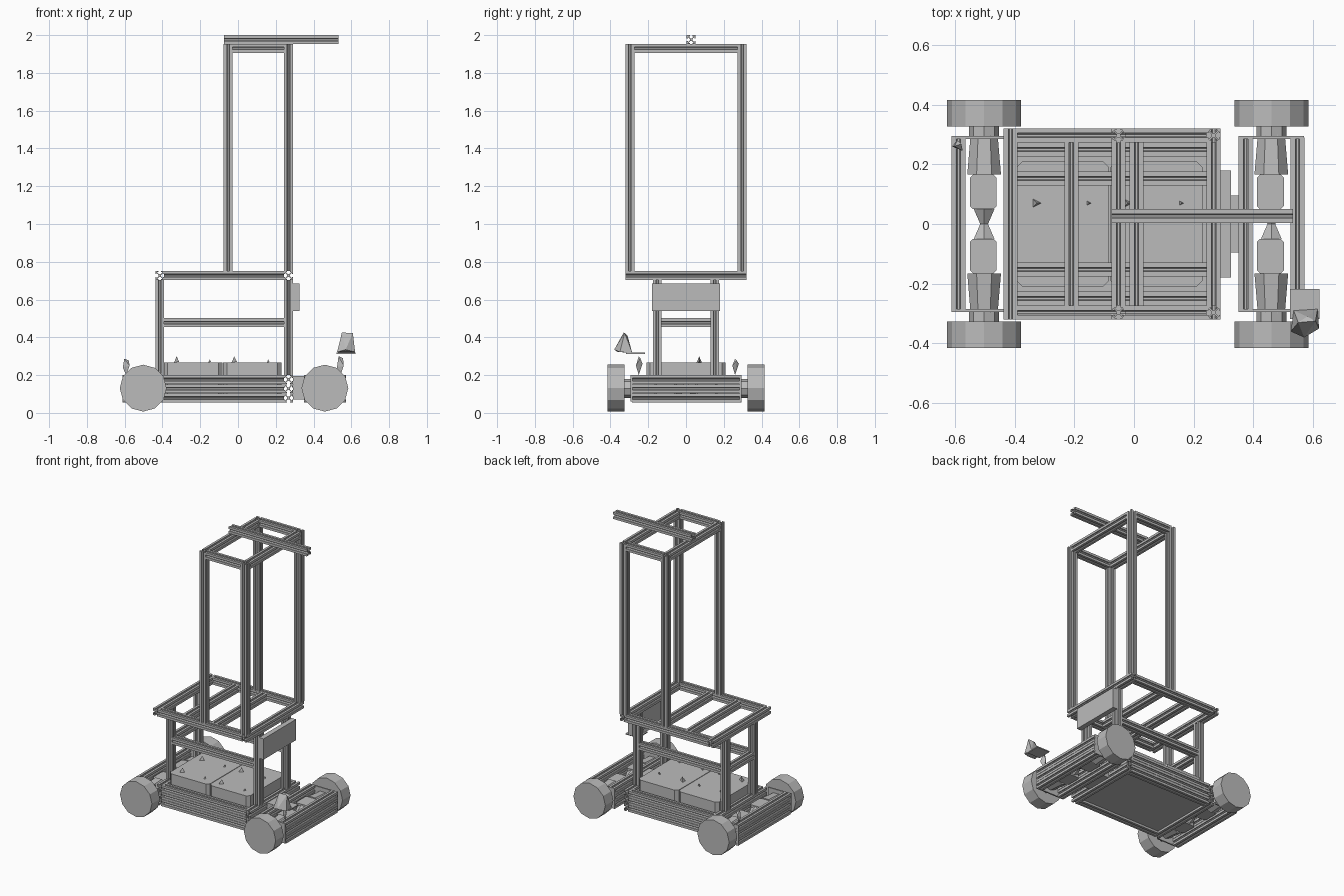
import bpy, bmesh, math
from mathutils import Vector, Matrix

cube = bpy.data.objects.get("Cube")
if cube:
    bpy.data.objects.remove(cube, do_unlink=True)

grey = bpy.data.materials.new("aluminium_grey")
grey.use_nodes = True
GREY = (0.5, 0.5, 0.5, 1)
grey.diffuse_color = GREY
grey.node_tree.nodes["Principled BSDF"].inputs["Base Color"].default_value = GREY

W = 0.047           # rail width
H = W / 2


def finish(name, bm):
    bmesh.ops.recalc_face_normals(bm, faces=bm.faces)
    me = bpy.data.meshes.new(name)
    bm.to_mesh(me)
    bm.free()
    me.materials.append(grey)
    ob = bpy.data.objects.new(name, me)
    bpy.context.collection.objects.link(ob)
    return ob


def rail(name, axis, a, b, p):
    """Slotted rail along an axis from a to b; p is the centre on the other two axes."""
    s, d, f, c = H * 0.3, H * 0.75, H * 0.6, H * 0.3
    side = [(H, -H), (H, -s), (d, -s), (d, -f), (c, -c * 0.5),
            (c, c * 0.5), (d, f), (d, s), (H, s)]
    bm = bmesh.new()
    ring = []
    for k in range(4):
        for u, v in side:
            for _ in range(k):
                u, v = -v, u
            co = [u + p[0], v + p[1]]
            co.insert("xyz".index(axis), a)
            ring.append(bm.verts.new(co))
    face = bm.faces.new(ring)
    ext = bmesh.ops.extrude_face_region(bm, geom=[face], use_keep_orig=True)
    step = Vector([(b - a) * (axis == n) for n in "xyz"])
    moved = [g for g in ext["geom"] if isinstance(g, bmesh.types.BMVert)]
    bmesh.ops.translate(bm, verts=moved, vec=step)
    return finish(name, bm)


def box(name, x, y, z, chamfer=0):
    bm = bmesh.new()
    bmesh.ops.create_cube(bm, size=1)
    for v in bm.verts:
        v.co = [(r[0] + r[1]) / 2 + c * (r[1] - r[0]) for c, r in zip(v.co, (x, y, z))]
    if chamfer:
        up = [e for e in bm.edges if abs(e.verts[0].co.z - e.verts[1].co.z) > 0.01]
        bmesh.ops.bevel(bm, geom=up, offset=chamfer, segments=1, affect='EDGES')
    return finish(name, bm)


def drum(name, x, y0, y1, z, r0, r1=None, sides=10):
    """Faceted cylinder or cone along y."""
    bm = bmesh.new()
    bmesh.ops.create_cone(bm, cap_ends=True, segments=sides, radius1=r0,
                          radius2=r0 if r1 is None else r1, depth=y1 - y0)
    turn = Matrix.Rotation(-math.pi / 2, 4, 'X')
    bm.transform(Matrix.Translation((x, (y0 + y1) / 2, z)) @ turn)
    return finish(name, bm)


def hull(name, points):
    bm = bmesh.new()
    for p in points:
        bm.verts.new(p)
    bmesh.ops.convex_hull(bm, input=bm.verts)
    return finish(name, bm)


LEFT, RIGHT = -0.414, 0.267      # end rails and posts
TL = -0.052                      # left tower posts
EDGE, POST, SILL = 0.297, 0.152, 0.25
LEVELS = (0.079, 0.128, 0.177)   # stacked base rails

# Base frame
for z in LEVELS:
    for x in (LEFT, RIGHT):
        rail("base_end_rail", 'y', -0.275, 0.275, (x, z))
    for s in (-1, 1):
        rail("base_side_rail", 'x', LEFT + H, RIGHT - H, (s * SILL, z))
box("base_plate", (-0.39, 0.243), (-0.226, 0.226), (0.07, 0.08))

# Batteries with small terminals
for x0, x1 in ((-0.393, -0.083), (-0.079, 0.23)):
    box("battery", (x0, x1), (-0.21, 0.21), (0.08, 0.266), 0.02)
for i, x in enumerate((-0.325, -0.15, -0.02, 0.16)):
    for y in (0.07, -0.15):
        t = 0.014 if i % 2 == 0 else 0.007
        hull("battery_terminal", [(x - t, y - t, 0.266), (x + t, y, 0.27),
                                  (x - t, y + t, 0.266), (x, y, 0.266 + 2.4 * t)])

# Lower posts and middle rails
for s in (-1, 1):
    for x in (LEFT, RIGHT):
        rail("lower_post", 'z', 0.2, 0.703, (x, s * POST))
    rail("middle_side_rail", 'x', LEFT + H, RIGHT - H, (s * POST, 0.478))
rail("middle_cross_rail", 'y', -POST + H, POST - H, (LEFT, 0.478))

# Deck frame
for x in (LEFT, RIGHT):
    rail("deck_end_rail", 'y', -0.32, 0.32, (x, 0.727))
for x in (-0.21, 0.008):
    rail("deck_cross_rail", 'y', -0.275, 0.275, (x, 0.727))
for s in (-1, 1):
    rail("deck_side_rail", 'x', LEFT + H, RIGHT - H, (s * EDGE, 0.727))

# Tower
for s in (-1, 1):
    for x in (TL, RIGHT):
        rail("tower_post", 'z', 0.75, 1.953, (x, s * EDGE))
    rail("tower_top_side_rail", 'x', TL + H, RIGHT - H, (s * EDGE, 1.93))
for x in (TL, RIGHT):
    rail("tower_top_end_rail", 'y', -EDGE + H, EDGE - H, (x, 1.93))
rail("top_arm", 'x', -0.075, 0.532, (0.027, 1.976))

# Control box and axle pivot
box("control_box", (0.29, 0.325), (-0.18, 0.18), (0.54, 0.686))
box("axle_pivot", (0.29, 0.35), (-0.095, 0.095), (0.07, 0.195))

# Axle units: rails, end plates, motors, gearboxes and wheels
for cx, wx, rails, y_top in ((-0.502, -0.502, (-0.588,), 0.295),
                             (0.46, 0.46, (0.374, 0.548), 0.29)):
    for x in rails:
        for z in LEVELS:
            rail("axle_rail", 'y', -0.285, y_top, (x, z))
    for s in (-1, 1):
        def span(a, b):
            return sorted((s * a, s * b))
        box("axle_end_plate", (cx - 0.11, cx + 0.11 if cx > 0 else cx + 0.065),
            span(0.284, 0.294), (0.06, 0.2))
        box("motor", (cx - 0.048, cx + 0.042), span(0.05, 0.165), (0.085, 0.175), 0.01)
        y0, y1 = span(0.0, 0.05)
        drum("motor_tail", cx, y0, y1, 0.13, *((0.015, 0.04) if s > 0 else (0.04, 0.015)), sides=6)
        y0, y1 = span(0.165, 0.315)
        drum("gearbox", cx, y0, y1, 0.13, *((0.058, 0.045) if s > 0 else (0.045, 0.058)), sides=7)
        y0, y1 = span(0.29, 0.33)
        drum("wheel_hub", cx, y0, y1, 0.13, 0.05, sides=8)
        y0, y1 = span(0.326, 0.415)
        drum("wheel", wx, y0, y1, 0.131, 0.124, sides=12)

# Small sensors on the axle units
for x, y, top in ((-0.592, 0.26, 0.287), (0.542, -0.25, 0.3)):
    hull("axle_sensor", [(x - 0.018, y, 0.24), (x + 0.018, y - 0.015, 0.25),
                         (x, y + 0.02, 0.26), (x, y, 0.2),
                         (x - 0.01, y, top), (x + 0.014, y + 0.008, top - 0.01)])

# Scanner on its bracket plate
box("scanner_plate", (0.522, 0.622), (-0.318, -0.218), (0.312, 0.319))
hull("scanner", [(0.525, -0.36, 0.322), (0.62, -0.35, 0.322), (0.57, -0.38, 0.335),
                 (0.535, -0.29, 0.319), (0.615, -0.285, 0.319),
                 (0.55, -0.33, 0.425), (0.608, -0.325, 0.423), (0.58, -0.31, 0.41)])
